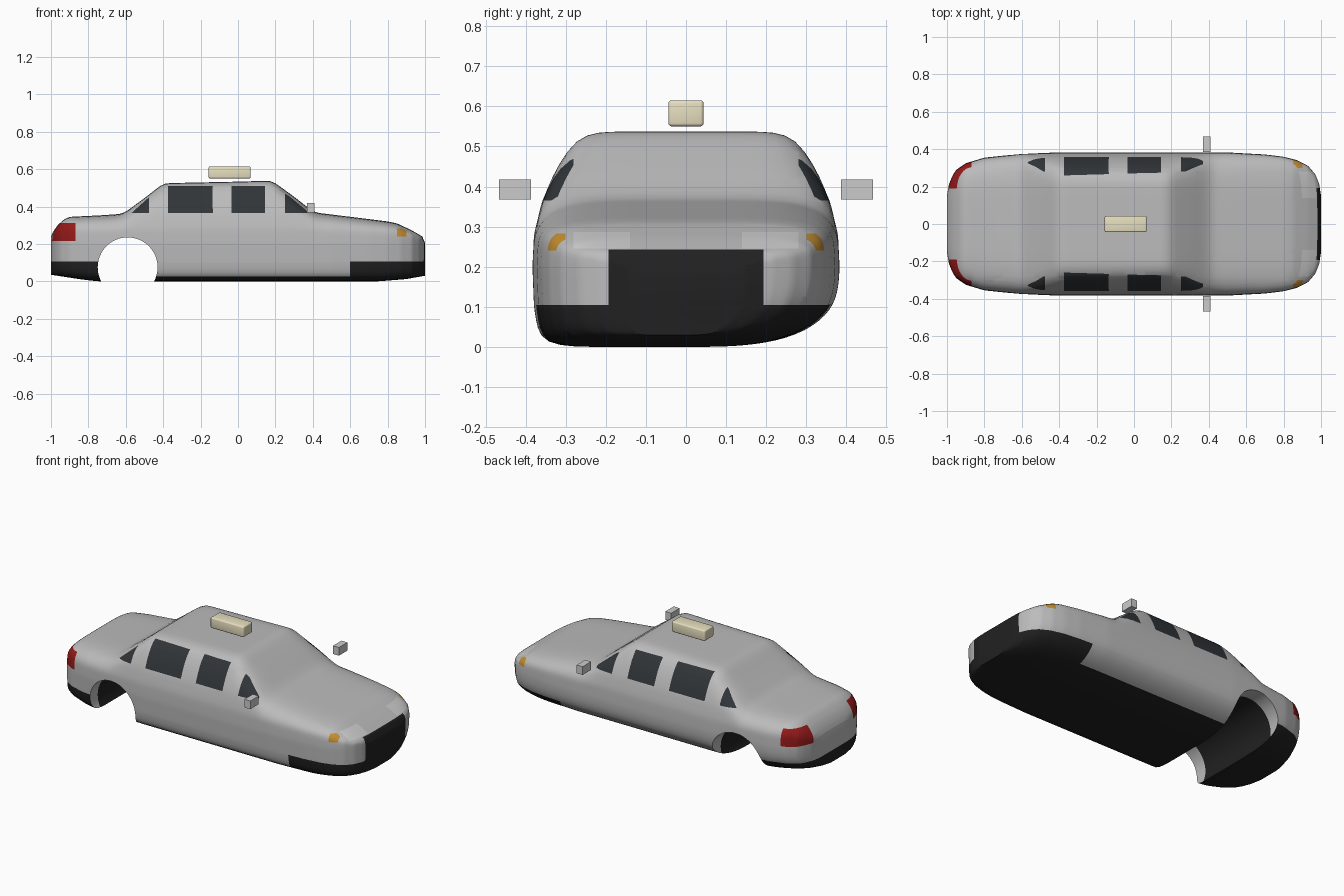
import bpy, bmesh, math
from mathutils import Vector

if "Cube" in bpy.data.objects:
    bpy.data.objects.remove(bpy.data.objects["Cube"])


def material(name, r, g, b):
    m = bpy.data.materials.new(name)
    m.diffuse_color = (r, g, b, 1)
    m.use_nodes = True
    m.node_tree.nodes["Principled BSDF"].inputs["Base Color"].default_value = m.diffuse_color
    return m


MATS = [material("body_grey", 0.5, 0.5, 0.5), material("trim_dark", 0.015, 0.015, 0.015),
        material("window_dark", 0.03, 0.035, 0.04), material("lamp_red", 0.3, 0.01, 0.01),
        material("lamp_orange", 0.55, 0.27, 0.03), material("lamp_light", 0.65, 0.65, 0.65)]
GREY, TRIM, GLASS, RED, ORANGE, LIGHT = range(6)
CREAM = material("sign_cream", 0.8, 0.74, 0.52)

# Body curves: roofline, underside, plan half-width, side taper by height, top squareness
TOP = [(-1, .24), (-.99, .262), (-.97, .295), (-.93, .332), (-.9, .345), (-.75, .352), (-.63, .36),
       (-.6, .372), (-.5, .445), (-.41, .515), (-.38, .525), (0, .533), (.17, .538), (.2, .525),
       (.3, .452), (.38, .39), (.42, .367), (.6, .345), (.8, .32), (.85, .31), (.93, .272),
       (.985, .24), (1, .205)]
BOTTOM = [(-1, .035), (-.85, .012), (-.75, 0), (.75, 0), (.9, .012), (1, .03)]
WIDTH = [(-1, .15), (-.99, .21), (-.97, .26), (-.95, .29), (-.9, .325), (-.8, .355), (-.6, .376),
         (-.4, .383), (.5, .383), (.7, .372), (.8, .36), (.87, .342), (.93, .312), (.97, .265),
         (.99, .215), (1, .15)]
TAPER = [(0, .95), (.03, .965), (.1, .99), (.2, 1), (.28, .99), (.36, .94), (.43, .865),
         (.49, .79), (.53, .75)]
SQUARE = [(-.65, 5), (-.4, 9), (.2, 9), (.45, 5)]


def linear(pts, x):
    if x <= pts[0][0]:
        return pts[0][1]
    for (a, u), (b, v) in zip(pts, pts[1:]):
        if x <= b:
            return u + (v - u) * (x - a) / (b - a)
    return pts[-1][1]


def curve(pts, x, d=0.01):
    return (linear(pts, x - d) + linear(pts, x) + linear(pts, x + d)) / 3


def section(bm, x, count=96, mid=0.2):
    top, bot, w = linear(TOP, x) if abs(x) > .98 else curve(TOP, x), curve(BOTTOM, x), linear(WIDTH, x)
    ring = []
    for i in range(count):
        a = 2 * math.pi * i / count
        c, s = math.cos(a), math.sin(a)
        n = curve(SQUARE, x) if s >= 0 else (3 if c > 0 else 10)
        r = (abs(c) ** n + abs(s) ** n) ** (-1 / n)
        z = mid + r * s * ((top - mid) if s >= 0 else (mid - bot))
        ring.append(bm.verts.new((x, w * curve(TAPER, z) * r * c, z)))
    return ring


def paint(bm, index, planes):
    """Cut and colour the faces inside a convex region of half-spaces n.p < d."""
    planes = [(Vector(p[:3]), p[3]) for p in planes]
    inside = list(bm.faces)
    for k, (n, d) in enumerate(planes):
        geom = set(inside)
        for f in inside:
            geom.update(f.edges)
            geom.update(f.verts)
        bmesh.ops.bisect_plane(bm, geom=list(geom), dist=1e-5, plane_co=n * (d / n.length_squared),
                               plane_no=n)
        inside = [f for f in bm.faces
                  if all(m.dot(f.calc_center_median()) < e for m, e in planes[:k + 1])]
    for f in inside:
        f.material_index = index


def box(x0, x1, z0, z1):
    return [(-1, 0, 0, -x0), (1, 0, 0, x1), (0, 0, -1, -z0), (0, 0, 1, z1)]


def make(name, bm, mats):
    mesh = bpy.data.meshes.new(name)
    bm.to_mesh(mesh)
    bm.free()
    for m in mats:
        mesh.materials.append(m)
    ob = bpy.data.objects.new(name, mesh)
    bpy.context.collection.objects.link(ob)
    return ob


def activate(ob):
    bpy.ops.object.select_all(action='DESELECT')
    ob.select_set(True)
    bpy.context.view_layer.objects.active = ob


# Lofted shell
bm = bmesh.new()
N = 110
rings = [section(bm, -math.cos(math.pi * i / N)) for i in range(N + 1)]
for a, b in zip(rings, rings[1:]):
    for i in range(len(a)):
        j = (i + 1) % len(a)
        bm.faces.new((a[i], a[j], b[j], b[i]))
bm.faces.new(rings[0])
bm.faces.new(rings[-1])
bmesh.ops.recalc_face_normals(bm, faces=bm.faces[:])

# Sills, bumpers and grille
paint(bm, TRIM, [(0, 0, 1, .025)])
paint(bm, TRIM, [(0, 0, 1, .105), (-1, 0, 0, -.6)])
paint(bm, TRIM, [(0, 0, 1, .105), (1, 0, 0, -.6)])
paint(bm, TRIM, box(.9, 1.1, .1, .243) + [(0, 1, 0, .193), (0, -1, 0, .193)])
# Windows and lamps on both sides
for s in (-1, 1):
    side = (0, -s, 0, -.14)
    paint(bm, GLASS, [side] + box(-.375, -.135, .365, .51))
    paint(bm, GLASS, [side] + box(-.035, .145, .365, .51))
    paint(bm, GLASS, [(0, -s, 0, -.28)] + box(.25, .37, .365, .475) + [(.1, 0, .12, .082)])
    paint(bm, GLASS, [(0, -s, 0, -.28)] + box(-.57, -.475, .365, .45) + [(-.09, 0, .1, .0878)])
    paint(bm, RED, [(0, -s, 0, -.19)] + box(-1.1, -.87, .215, .312))
    paint(bm, ORANGE, [(0, -s, 0, -.3)] + box(.85, .9, .24, .283))
    paint(bm, LIGHT, [side, (0, s, 0, .28)] + box(.86, 1.1, .246, .287))
bmesh.ops.triangulate(bm, faces=[f for f in bm.faces if len(f.verts) > 4])
body = make("car_body", bm, MATS)

# Wheel arch tunnels, cut right through
bm = bmesh.new()
for x in (-.59, .585):
    made = bmesh.ops.create_cone(bm, cap_ends=True, segments=64, radius1=.16, radius2=.16, depth=1)
    for v in made["verts"]:
        v.co = (x + v.co.x, v.co.z, .075 + v.co.y)
bmesh.ops.recalc_face_normals(bm, faces=bm.faces[:])
paint(bm, TRIM, [(0, 1, 0, .28), (0, -1, 0, .28)])
cutter = make("wheel_arch_cutter", bm, MATS)
activate(body)
mod = body.modifiers.new("wheel_arches", 'BOOLEAN')
mod.operation, mod.solver, mod.object = 'DIFFERENCE', 'EXACT', cutter
bpy.ops.object.modifier_apply(modifier=mod.name)
bpy.data.objects.remove(cutter)
activate(body)
bpy.ops.object.shade_smooth_by_angle(angle=math.radians(35))


def block(name, lo, hi, mats, bevel=0):
    bm = bmesh.new()
    bmesh.ops.create_cube(bm, size=1)
    for v in bm.verts:
        v.co = [(l + h) / 2 + c * (h - l) for l, h, c in zip(lo, hi, v.co)]
    if bevel:
        bmesh.ops.bevel(bm, geom=bm.edges[:], offset=bevel, segments=3, profile=0.5, affect='EDGES')
    return make(name, bm, mats)


# Roof sign and door mirrors
sign = block("roof_sign", (-.157, -.044, .55), (.068, .044, .615), [CREAM], .008)
activate(sign)
bpy.ops.object.shade_smooth_by_angle(angle=math.radians(35))
block("mirror_right", (.37, -.467, .368), (.41, -.386, .418), [])
block("mirror_left", (.37, .386, .368), (.41, .467, .418), [])
